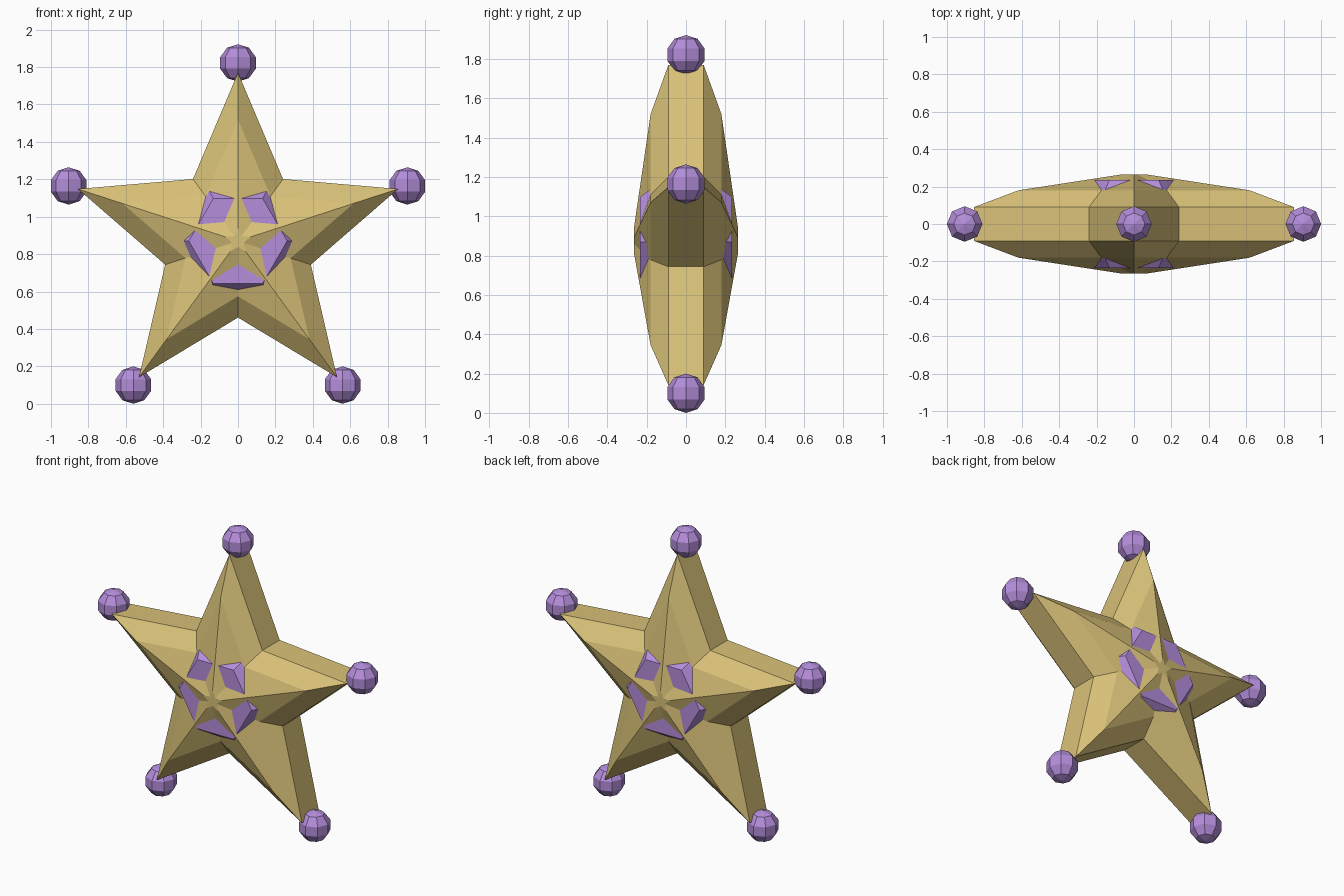
import bpy, bmesh
from math import sin, cos, pi

cube = bpy.data.objects.get("Cube")
if cube:
    bpy.data.objects.remove(cube, do_unlink=True)

ARM = 0.952            # distance from the centre to each tip ball
BALL = 0.1             # ball radius
CENTRE_Z = BALL + ARM * cos(pi / 5)


def material(name, colour):
    mat = bpy.data.materials.new(name)
    mat.use_nodes = True
    mat.diffuse_color = (*colour, 1)
    mat.node_tree.nodes["Principled BSDF"].inputs["Base Color"].default_value = (*colour, 1)
    return mat


def finish(name, bm, mat, location):
    bmesh.ops.recalc_face_normals(bm, faces=bm.faces)
    mesh = bpy.data.meshes.new(name)
    bm.to_mesh(mesh)
    bm.free()
    mesh.materials.append(mat)
    obj = bpy.data.objects.new(name, mesh)
    obj.location = location
    bpy.context.collection.objects.link(obj)
    return obj


def loft(name, outline, profile, mat):
    """Stack scaled copies of an outline along y, mirrored front to back."""
    levels = [(-y, s) for y, s in profile] + [(y, s) for y, s in reversed(profile)]
    bm = bmesh.new()
    rings = [[bm.verts.new((x * s, y, z * s)) for x, z in outline] for y, s in levels]
    count = len(outline)
    for a, b in zip(rings, rings[1:]):
        for i in range(count):
            j = (i + 1) % count
            bm.faces.new((a[i], a[j], b[j], b[i]))
    bm.faces.new(rings[0])
    bm.faces.new(rings[-1])
    return finish(name, bm, mat, (0, 0, CENTRE_Z))


gold = material("gold", (0.70, 0.54, 0.19))
purple = material("purple", (0.46, 0.27, 0.71))

# Five-armed star body with bevelled front and back
star = []
for i in range(10):
    r = 1 if i % 2 == 0 else 0.455
    star.append((r * sin(i * pi / 5), r * cos(i * pi / 5)))
loft("star_body", star, [(0.265, 0.07), (0.18, 0.65), (0.09, 0.9)], gold)

# Chamfered core that shows as gems in the valleys between the arms
hexagon = [(cos(i * pi / 3), sin(i * pi / 3)) for i in range(6)]
loft("gem_core", hexagon, [(0.235, 0.263), (0.18, 0.31)], purple)

# Faceted ball on each tip
names = ("top", "left_upper", "left_lower", "right_lower", "right_upper")
for i, name in enumerate(names):
    angle = i * 2 * pi / 5
    bm = bmesh.new()
    bmesh.ops.create_uvsphere(bm, u_segments=8, v_segments=5, radius=BALL)
    finish(name + "_ball", bm, purple,
           (ARM * sin(angle), 0, CENTRE_Z + ARM * cos(angle)))
